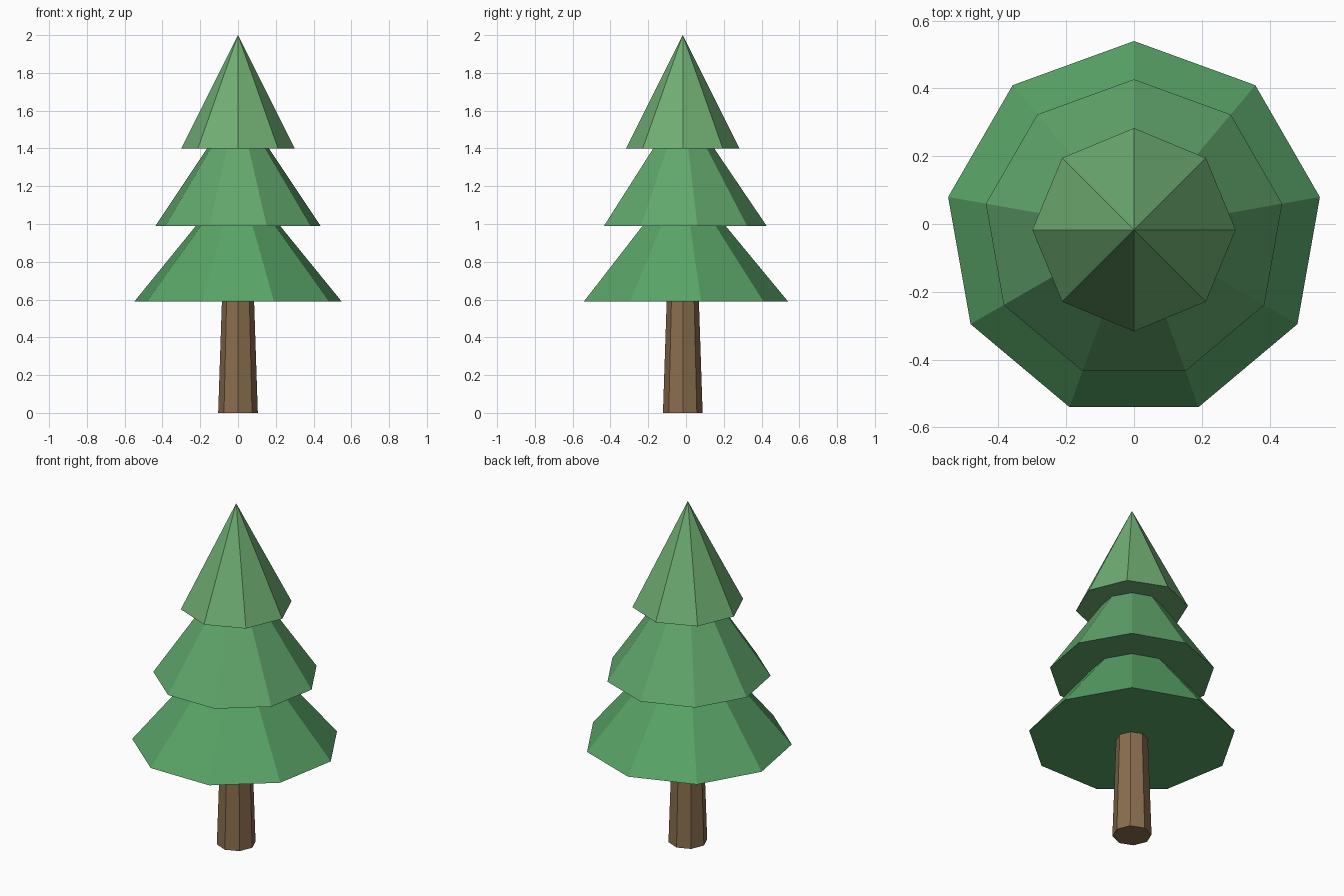
import bpy
import math

if "Cube" in bpy.data.objects:
    bpy.data.objects.remove(bpy.data.objects["Cube"])

CY = -0.017  # tree axis, offset so the nine-sided skirt is centred


def material(name, rgb):
    m = bpy.data.materials.new(name)
    m.diffuse_color = (*rgb, 1)
    m.use_nodes = True
    m.node_tree.nodes["Principled BSDF"].inputs["Base Color"].default_value = m.diffuse_color
    return m


def tier(name, sides, r_low, r_high, z_low, z_high, mat):
    """Flat-faced tapered prism with one corner pointing to +y."""
    bpy.ops.mesh.primitive_cone_add(
        vertices=sides, radius1=r_low, radius2=r_high, depth=z_high - z_low,
        location=(0, CY, (z_low + z_high) / 2))
    ob = bpy.context.object
    ob.name = name
    # make sure a corner lies on +y
    v = max(ob.data.vertices, key=lambda p: p.co.y - p.co.z * 0.001).co
    ob.rotation_euler.z = math.pi / 2 - math.atan2(v.y, v.x)
    ob.data.materials.append(mat)
    bpy.ops.object.shade_flat()
    return ob


# trunk
tier("trunk", 8, 0.105, 0.085, 0.0, 0.60, material("bark", (0.25, 0.155, 0.075)))

# foliage skirts, each topped by the next
tier("lower_foliage", 9, 0.557, 0.225, 0.59, 0.992, material("green_low", (0.10, 0.37, 0.135)))
tier("middle_foliage", 9, 0.444, 0.165, 0.99, 1.402, material("green_mid", (0.12, 0.385, 0.15)))
tier("top_foliage", 8, 0.30, 0.0, 1.40, 2.0, material("green_top", (0.16, 0.42, 0.17)))
